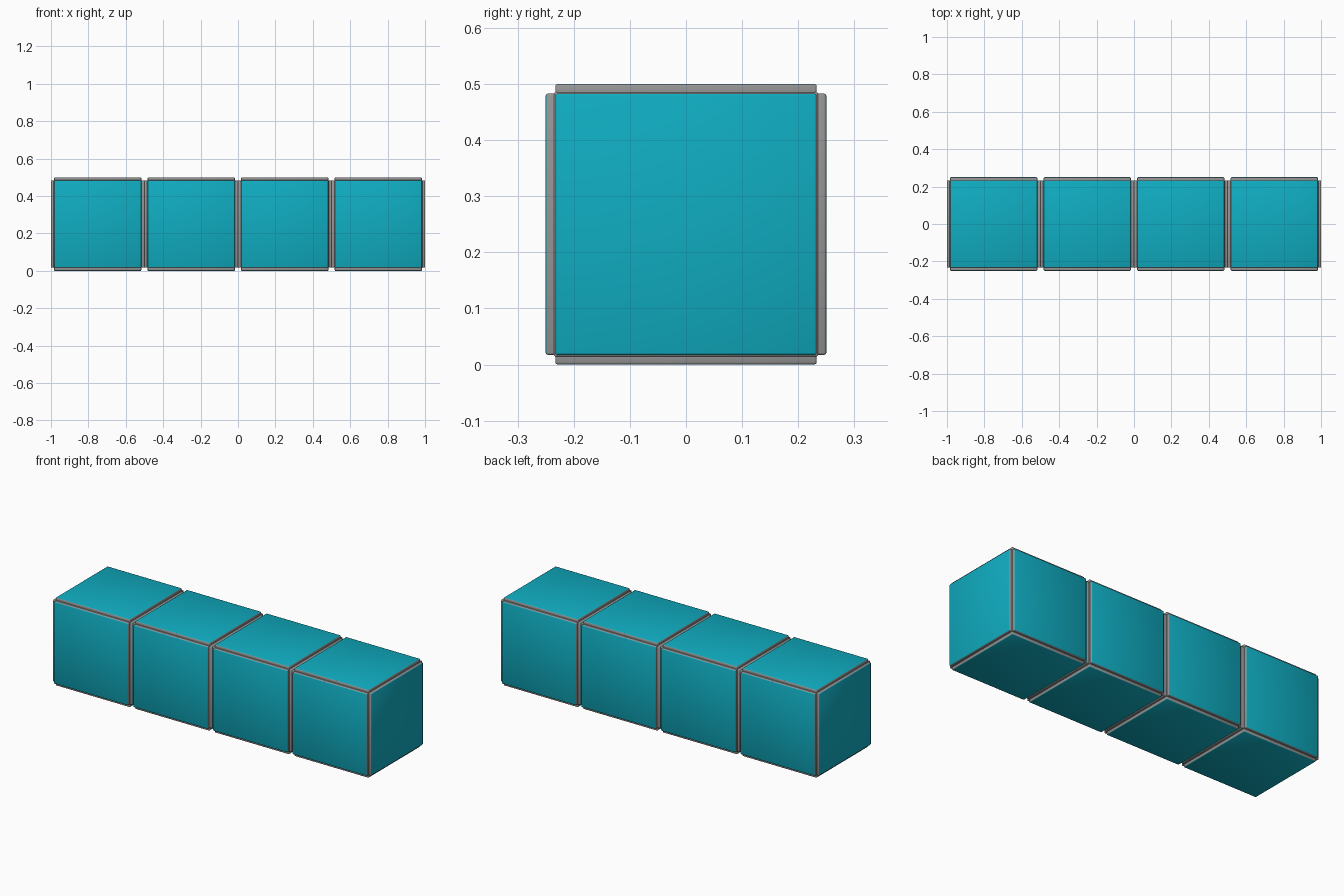
import bpy, bmesh
from mathutils import Vector, Matrix

if "Cube" in bpy.data.objects:
    bpy.data.objects.remove(bpy.data.objects["Cube"])

SIZE = 0.5          # one block
HALF = SIZE / 2
PANEL = 0.233       # half width of a face panel
CORE = 0.2355       # half width of the grey core

teal = bpy.data.materials.new("teal")
teal.diffuse_color = (0.005, 0.42, 0.54, 1)
teal.use_nodes = True
teal.node_tree.nodes["Principled BSDF"].inputs["Base Color"].default_value = teal.diffuse_color
grey = bpy.data.materials.new("grey")
grey.diffuse_color = (0.3, 0.3, 0.3, 1)
grey.use_nodes = True
grey.node_tree.nodes["Principled BSDF"].inputs["Base Color"].default_value = grey.diffuse_color


def make_box(name, half, center, bevel, axis=None):
    """Bevelled box; with an axis, the outward face and its rim are teal."""
    bm = bmesh.new()
    bmesh.ops.create_cube(bm, size=2, matrix=Matrix.Diagonal((*half, 1)))
    bmesh.ops.bevel(bm, geom=bm.edges[:], offset=bevel, segments=2,
                    profile=0.5, affect='EDGES', clamp_overlap=True)
    bm.normal_update()
    if axis is not None:
        for f in bm.faces:
            f.material_index = 1 if f.normal.dot(axis) > 0.6 else 0
    mesh = bpy.data.meshes.new(name)
    bm.to_mesh(mesh)
    bm.free()
    mesh.materials.append(grey)
    mesh.materials.append(teal)
    obj = bpy.data.objects.new(name, mesh)
    bpy.context.collection.objects.link(obj)
    obj.location = center
    bpy.ops.object.select_all(action='DESELECT')
    obj.select_set(True)
    bpy.context.view_layer.objects.active = obj
    bpy.ops.object.shade_smooth_by_angle(angle=0.9)
    return obj


SIDES = {"right": (1, 0, 0), "left": (-1, 0, 0), "back": (0, 1, 0),
         "front": (0, -1, 0), "top": (0, 0, 1), "bottom": (0, 0, -1)}
DEPTH = 0.015       # half thickness of a panel

for i in range(4):
    center = Vector(((i - 1.5) * SIZE, 0, HALF))
    # grey core showing in the grooves
    make_box(f"block_{i + 1}_core", (CORE,) * 3, center, 0.003)
    # raised panel on each face
    for side, direction in SIDES.items():
        axis = Vector(direction)
        half = [DEPTH if abs(c) > 0.5 else PANEL for c in axis]
        make_box(f"block_{i + 1}_{side}_panel", half,
                 center + axis * (HALF - DEPTH), 0.004, axis)
